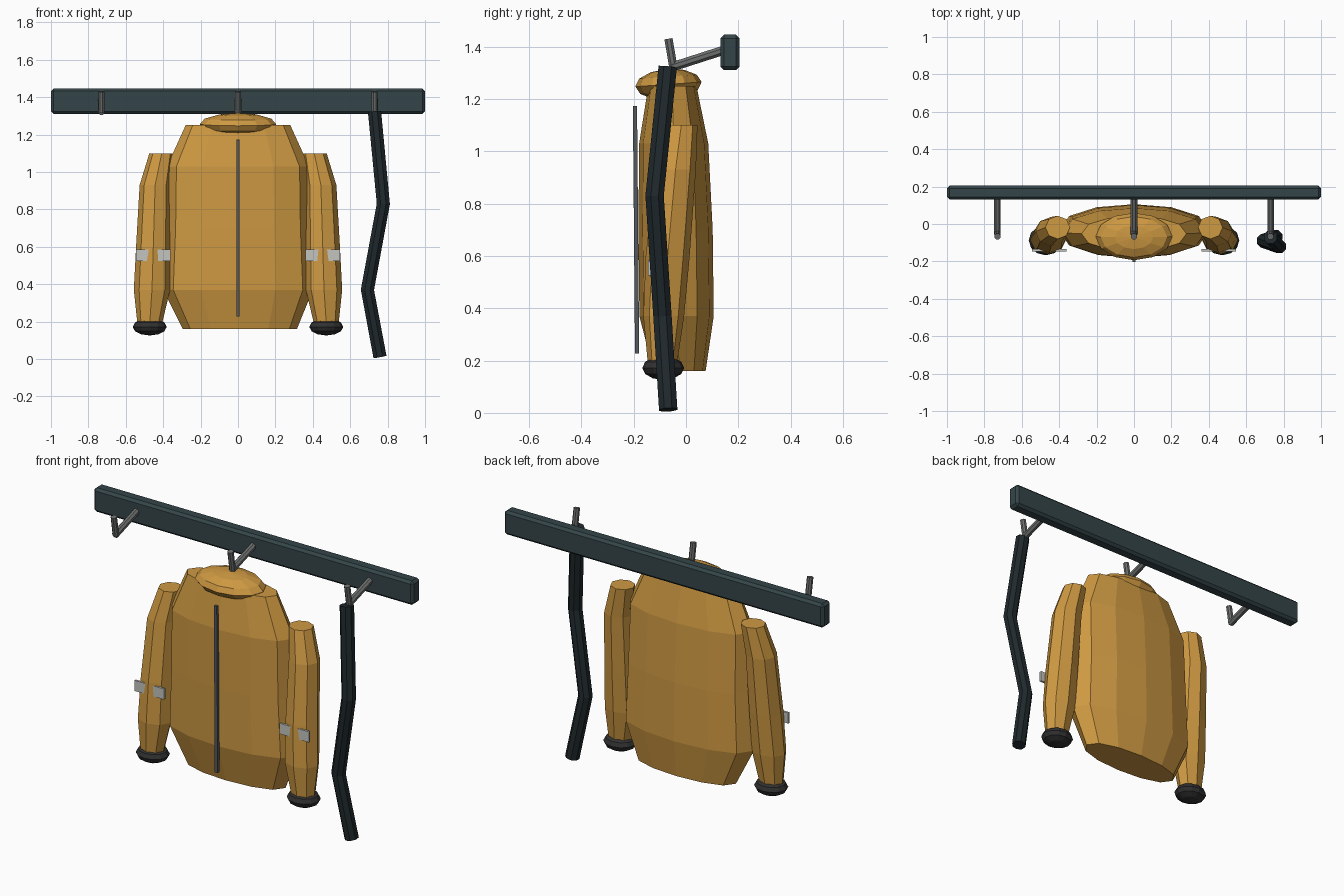
import bpy, bmesh, math
from mathutils import Vector

if "Cube" in bpy.data.objects:
    bpy.data.objects.remove(bpy.data.objects["Cube"])

def material(name, rgb):
    m = bpy.data.materials.new(name)
    m.diffuse_color = (*rgb, 1)
    m.use_nodes = True
    m.node_tree.nodes["Principled BSDF"].inputs["Base Color"].default_value = m.diffuse_color
    return m

CLOTH = material("ochre_cloth", (0.62, 0.32, 0.055))
RAIL = material("dark_rail", (0.035, 0.06, 0.066))
STEEL = material("steel", (0.15, 0.16, 0.155))
BLACK = material("black_strap", (0.014, 0.022, 0.026))
RIB = material("dark_rib", (0.03, 0.03, 0.03))
ZIP = material("zip_metal", (0.09, 0.10, 0.105))
TAPE = material("reflective_tape", (0.55, 0.55, 0.52))

def finish(name, bm, mat):
    bmesh.ops.recalc_face_normals(bm, faces=bm.faces[:])
    me = bpy.data.meshes.new(name)
    bm.to_mesh(me)
    bm.free()
    me.materials.append(mat)
    ob = bpy.data.objects.new(name, me)
    bpy.context.collection.objects.link(ob)
    return ob

def skin(name, rings, mat):
    """Closed loft through rings of points."""
    bm = bmesh.new()
    loops = [[bm.verts.new(p) for p in r] for r in rings]
    n = len(loops[0])
    for a, b in zip(loops, loops[1:]):
        for i in range(n):
            j = (i + 1) % n
            bm.faces.new((a[i], a[j], b[j], b[i]))
    bm.faces.new(loops[0])
    bm.faces.new(loops[-1])
    return finish(name, bm, mat)

def level_loft(name, sections, sides, mat, power=1.0):
    """Loft of level ovals given as (x, y, z, rx, ry)."""
    rings = []
    for x, y, z, rx, ry in sections:
        ring = []
        for i in range(sides):
            a = 2 * math.pi * i / sides
            s = math.sin(a)
            ring.append((x + rx * math.cos(a), y + ry * math.copysign(abs(s) ** power, s), z))
        rings.append(ring)
    return skin(name, rings, mat)

def tube(name, path, r, sides, mat):
    """Round bar following a path, mitred at the bends."""
    pts = [Vector(p) for p in path]
    rings = []
    for k, p in enumerate(pts):
        t = (pts[min(k + 1, len(pts) - 1)] - pts[max(k - 1, 0)]).normalized()
        u = t.cross(Vector((1, 0, 0))).normalized()
        v = t.cross(u)
        angles = [2 * math.pi * (i + 0.5) / sides for i in range(sides)]
        rings.append([p + r * (math.cos(a) * u + math.sin(a) * v) for a in angles])
    return skin(name, rings, mat)

def box(name, loc, dims, mat, bevel=0):
    bm = bmesh.new()
    bmesh.ops.create_cube(bm, size=1)
    bmesh.ops.scale(bm, vec=dims, verts=bm.verts)
    ob = finish(name, bm, mat)
    ob.location = loc
    if bevel:
        mod = ob.modifiers.new("bevel", "BEVEL")
        mod.width = bevel
        mod.segments = 1
    return ob

def ellipsoid(name, loc, radii, mat):
    bm = bmesh.new()
    bmesh.ops.create_uvsphere(bm, u_segments=12, v_segments=6, radius=1)
    bmesh.ops.scale(bm, vec=radii, verts=bm.verts)
    ob = finish(name, bm, mat)
    ob.location = loc
    return ob

# Wall rail and three V-shaped hooks
box("rail", (0, 0.168, 1.378), (2.0, 0.074, 0.136), RAIL, 0.014)
for i, x in enumerate((-0.73, 0, 0.73)):
    tube(f"hook_arm_{i}", [(x, 0.15, 1.388), (x, -0.055, 1.322)], 0.019, 8, STEEL)
    tube(f"hook_prong_{i}", [(x, -0.048, 1.318), (x, -0.067, 1.43)], 0.017, 8, STEEL)

# Jacket body, collar and zip
level_loft("jacket_body", [
    (0.01, -0.025, 0.16, 0.305, 0.10),
    (0, -0.036, 0.37, 0.40, 0.142),
    (0, -0.040, 0.70, 0.385, 0.142),
    (0, -0.047, 1.03, 0.38, 0.132),
    (0, -0.052, 1.25, 0.28, 0.092)], 12, CLOTH, 0.85)
collar = ellipsoid("collar", (0, -0.067, 1.256), (0.205, 0.127, 0.059), CLOTH)
collar.rotation_euler.x = math.radians(4)
zipper = box("zip", (0, -0.191, 0.70), (0.018, 0.016, 0.945), ZIP)
zipper.rotation_euler.x = math.radians(0.5)

# Sleeves with cuffs and reflective bands
for side, s in (("left", -1), ("right", 1)):
    level_loft(f"sleeve_{side}", [
        (s * 0.472, -0.09, 0.19, 0.066, 0.056),
        (s * 0.460, -0.085, 0.37, 0.097, 0.078),
        (s * 0.453, -0.070, 0.60, 0.092, 0.084),
        (s * 0.443, -0.040, 0.93, 0.083, 0.078),
        (s * 0.408, -0.018, 1.10, 0.066, 0.062)], 8, CLOTH)
    ellipsoid(f"cuff_{side}", (s * 0.472, -0.087, 0.172), (0.091, 0.08, 0.046), RIB)
    box(f"sleeve_band_{side}", (s * 0.453, -0.14, 0.555), (0.185, 0.012, 0.06), TAPE)

# Loose strap hanging from the right hook
tube("hanging_strap", [(0.73, -0.07, 1.322), (0.777, -0.12, 0.83),
                       (0.692, -0.09, 0.37), (0.759, -0.068, 0.012)], 0.038, 8, BLACK)
